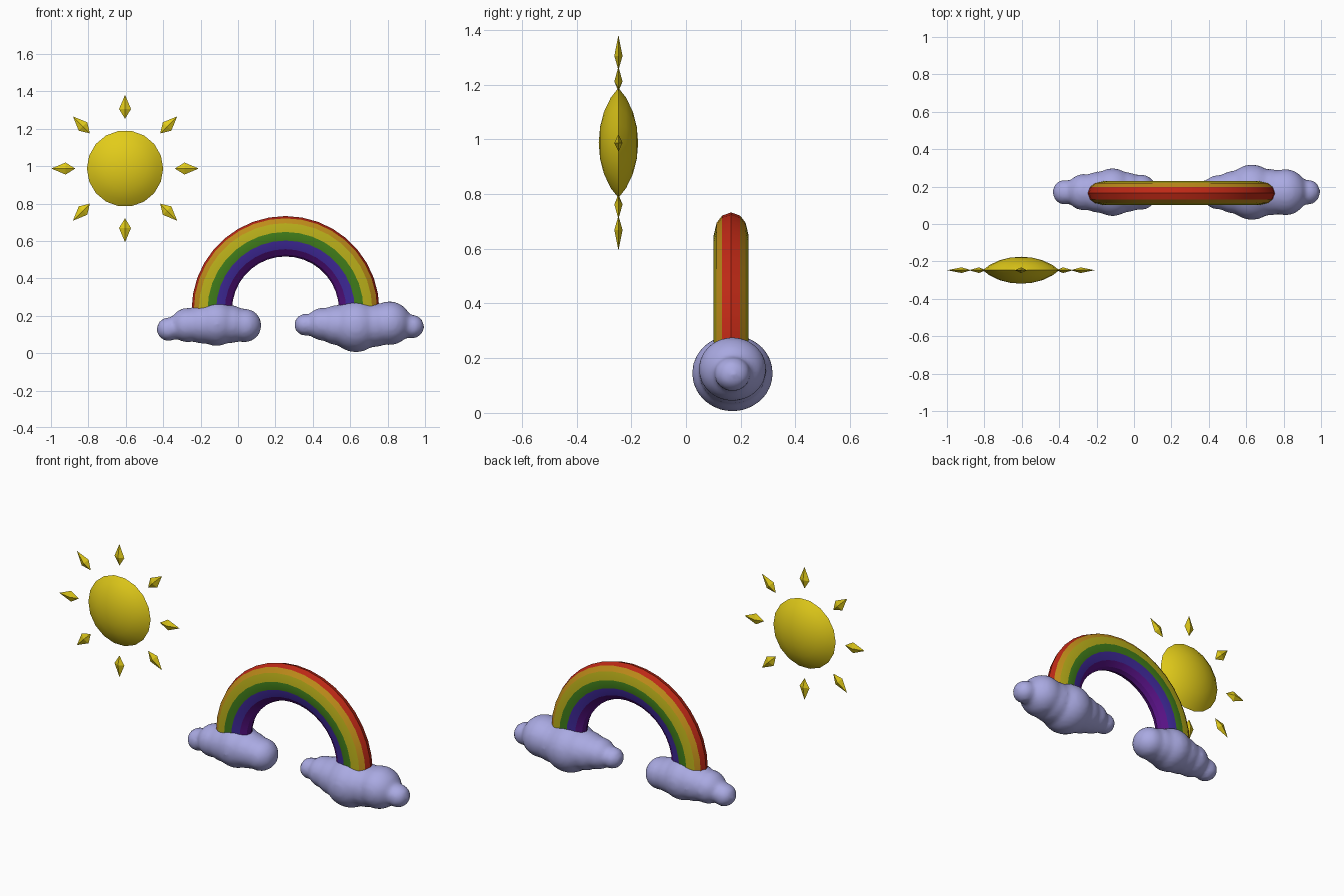
import bpy, bmesh, math
from mathutils import Matrix, Vector

if "Cube" in bpy.data.objects:
    bpy.data.objects.remove(bpy.data.objects["Cube"])


def material(name, rgb):
    m = bpy.data.materials.new(name)
    m.diffuse_color = (*rgb, 1)
    m.use_nodes = True
    m.node_tree.nodes["Principled BSDF"].inputs["Base Color"].default_value = m.diffuse_color
    return m


SUN = material("sun yellow", (0.76, 0.60, 0.01))
CLOUD = material("cloud lavender", (0.40, 0.40, 0.76))
BANDS = [material("red", (0.52, 0.022, 0.008)),
         material("orange", (0.52, 0.26, 0.01)),
         material("band yellow", (0.48, 0.42, 0.01)),
         material("green", (0.05, 0.20, 0.01)),
         material("indigo", (0.05, 0.022, 0.32)),
         material("purple", (0.10, 0.006, 0.24))]


def finish(bm, name, mats, angle=None):
    bmesh.ops.recalc_face_normals(bm, faces=bm.faces)
    me = bpy.data.meshes.new(name)
    bm.to_mesh(me)
    bm.free()
    for m in mats:
        me.materials.append(m)
    if angle is not None:
        me.polygons.foreach_set("use_smooth", [True] * len(me.polygons))
        me.set_sharp_from_angle(angle=math.radians(angle))
    ob = bpy.data.objects.new(name, me)
    bpy.context.collection.objects.link(ob)
    return ob


# Sun disc: lens profile revolved about the y axis
centre = Vector((-0.604, -0.247, 0.987))
half = [(0.06, 0.067), (0.115, 0.053), (0.168, 0.028)]
profile = [(0, 0.072)] + half + [(0.204, 0)] + [(r, -h) for r, h in half[::-1]] + [(0, -0.072)]
bm = bmesh.new()
vs = [bm.verts.new((r, h, 0)) for r, h in profile]
es = [bm.edges.new(p) for p in zip(vs, vs[1:])]
bmesh.ops.spin(bm, geom=vs + es, cent=(0, 0, 0), axis=(0, 1, 0),
               angle=math.tau, steps=18, use_duplicate=False)
bmesh.ops.remove_doubles(bm, verts=bm.verts, dist=1e-4)
bmesh.ops.translate(bm, verts=bm.verts, vec=centre)
finish(bm, "sun_disc", [SUN], 35)

# Sun rays: eight stretched four-sided diamonds
for i in range(8):
    bm = bmesh.new()
    ring = [bm.verts.new(p) for p in
            ((0.032, 0, 0.318), (0, 0.015, 0.318), (-0.032, 0, 0.318), (0, -0.015, 0.318))]
    inner = bm.verts.new((0, 0, 0.266))
    tip = bm.verts.new((0, 0, 0.394))
    for a, b in zip(ring, ring[1:] + ring[:1]):
        bm.faces.new((a, b, tip))
        bm.faces.new((b, a, inner))
    bmesh.ops.transform(bm, verts=bm.verts, matrix=Matrix.Translation(centre)
                        @ Matrix.Rotation(i * math.tau / 8, 4, 'Y'))
    finish(bm, f"sun_ray_{i + 1}", [SUN])

# Rainbow: oval section swept round a half circle, one colour per strip
side = [(0.502, 0), (0.490, 0.033), (0.464, 0.053), (0.417, 0.064),
        (0.371, 0.064), (0.325, 0.050), (0.296, 0.026), (0.286, 0)]
section = side + [(r, -w) for r, w in side[-2:0:-1]]
strip = [0, 1, 2, 3, 4, 5, 5]
strip += strip[::-1]
N = 18
frames = [(math.cos(math.pi * i / N), math.sin(math.pi * i / N), 0) for i in range(N + 1)]
frames = [(1, 0, -0.05)] + frames + [(-1, 0, -0.05)]
bm = bmesh.new()
rings = [[bm.verts.new((0.254 + r * c, 0.165 + w, 0.231 + r * s + dz)) for r, w in section]
         for c, s, dz in frames]
for A, B in zip(rings, rings[1:]):
    for j in range(len(section)):
        k = (j + 1) % len(section)
        bm.faces.new((A[j], A[k], B[k], B[j])).material_index = strip[j]
bm.faces.new(rings[0])
bm.faces.new(rings[-1])
finish(bm, "rainbow", BANDS, 20)


# Clouds: overlapping balls fused and softened
def cloud(name, balls):
    bm = bmesh.new()
    for x, z, r in balls:
        bmesh.ops.create_icosphere(
            bm, subdivisions=3, radius=1,
            matrix=Matrix.Translation((x, 0.17, z)) @ Matrix.Diagonal((r, r * 1.06, r, 1)))
    ob = finish(bm, name, [CLOUD])
    rm = ob.modifiers.new("fuse", 'REMESH')
    rm.mode = 'VOXEL'
    rm.voxel_size = 0.014
    rm.use_smooth_shade = True
    sm = ob.modifiers.new("soften", 'SMOOTH')
    sm.factor = 0.5
    sm.iterations = 6


cloud("left_cloud", [(-0.372, 0.128, 0.064), (-0.27, 0.150, 0.093), (-0.19, 0.155, 0.105),
                     (-0.115, 0.160, 0.122), (-0.04, 0.155, 0.102), (0.035, 0.148, 0.091)])
cloud("right_cloud", [(0.36, 0.152, 0.060), (0.45, 0.155, 0.088), (0.53, 0.150, 0.108),
                      (0.63, 0.145, 0.141), (0.73, 0.150, 0.118), (0.81, 0.160, 0.118),
                      (0.932, 0.142, 0.064)])
